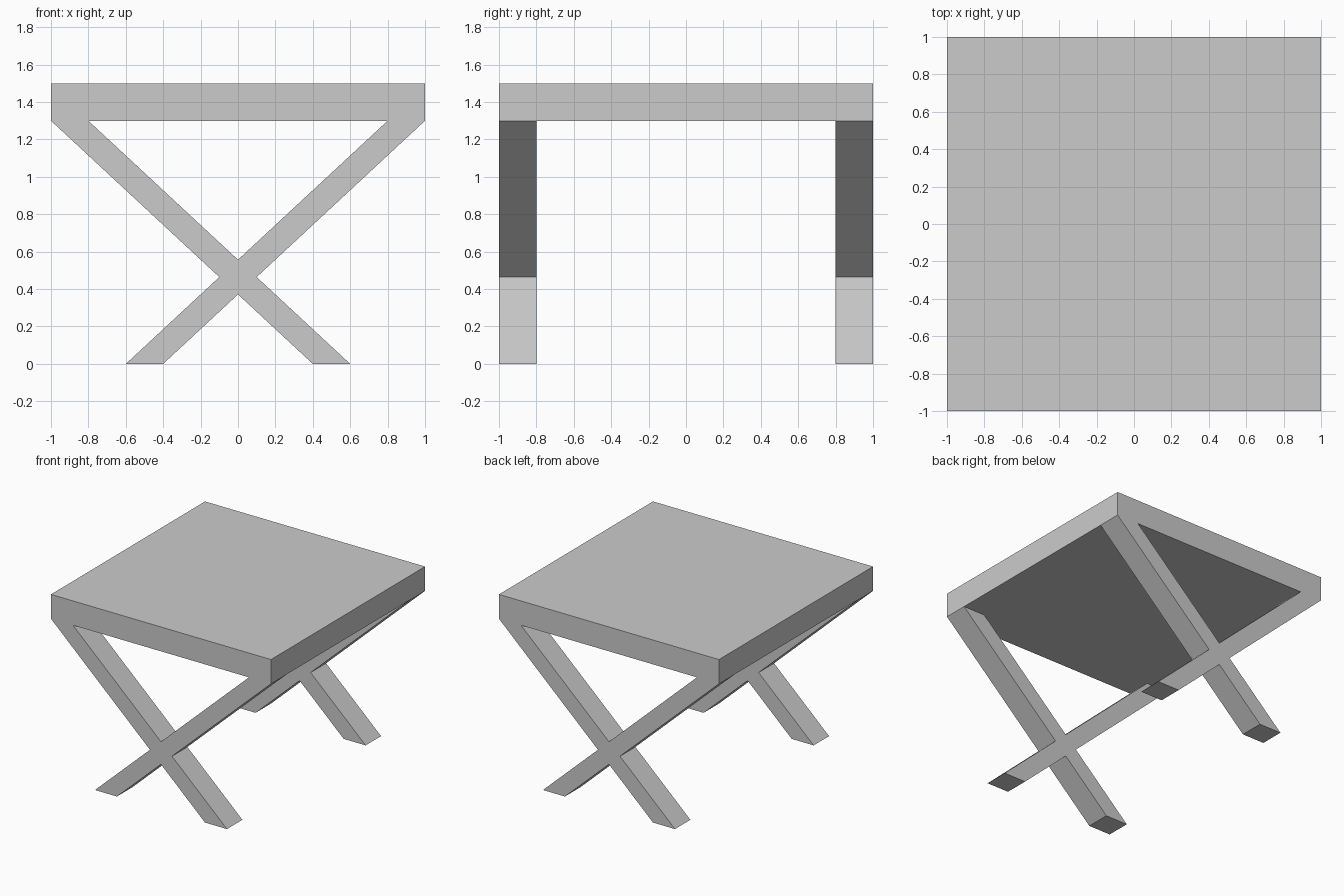
import bpy
import bmesh

if "Cube" in bpy.data.objects:
    bpy.data.objects.remove(bpy.data.objects["Cube"])

TOP_Z, LEG_Z, LEG_W = 1.5, 1.3, 0.2
CROSS_Z = LEG_Z * 0.5 / 1.4          # height where the two bars cross
DZ = LEG_Z * 0.1 / 1.4               # half height of the crossing diamond


def prism(name, outline, y0, y1):
    """Extrude an x-z outline from y0 to y1."""
    bm = bmesh.new()
    face = bm.faces.new([bm.verts.new((x, y0, z)) for x, z in outline])
    ext = bmesh.ops.extrude_face_region(bm, geom=[face])
    verts = [v for v in ext["geom"] if isinstance(v, bmesh.types.BMVert)]
    bmesh.ops.translate(bm, verts=verts, vec=(0, y1 - y0, 0))
    bmesh.ops.recalc_face_normals(bm, faces=bm.faces)
    mesh = bpy.data.meshes.new(name)
    bm.to_mesh(mesh)
    bm.free()
    obj = bpy.data.objects.new(name, mesh)
    bpy.context.collection.objects.link(obj)
    return obj


# Square table top
prism("table_top", [(-1, LEG_Z), (1, LEG_Z), (1, TOP_Z), (-1, TOP_Z)], -1, 1)

# Crossed legs: right half of the X outline, mirrored to the left
right = [(0, CROSS_Z + DZ), (0.8, LEG_Z), (1, LEG_Z), (0.1, CROSS_Z),
         (0.6, 0), (0.4, 0), (0, CROSS_Z - DZ)]
left = [(-x, z) for x, z in reversed(right[1:-1])]
for name, y in (("front_crossed_legs", -1), ("back_crossed_legs", 1 - LEG_W)):
    prism(name, right + left, y, y + LEG_W)
